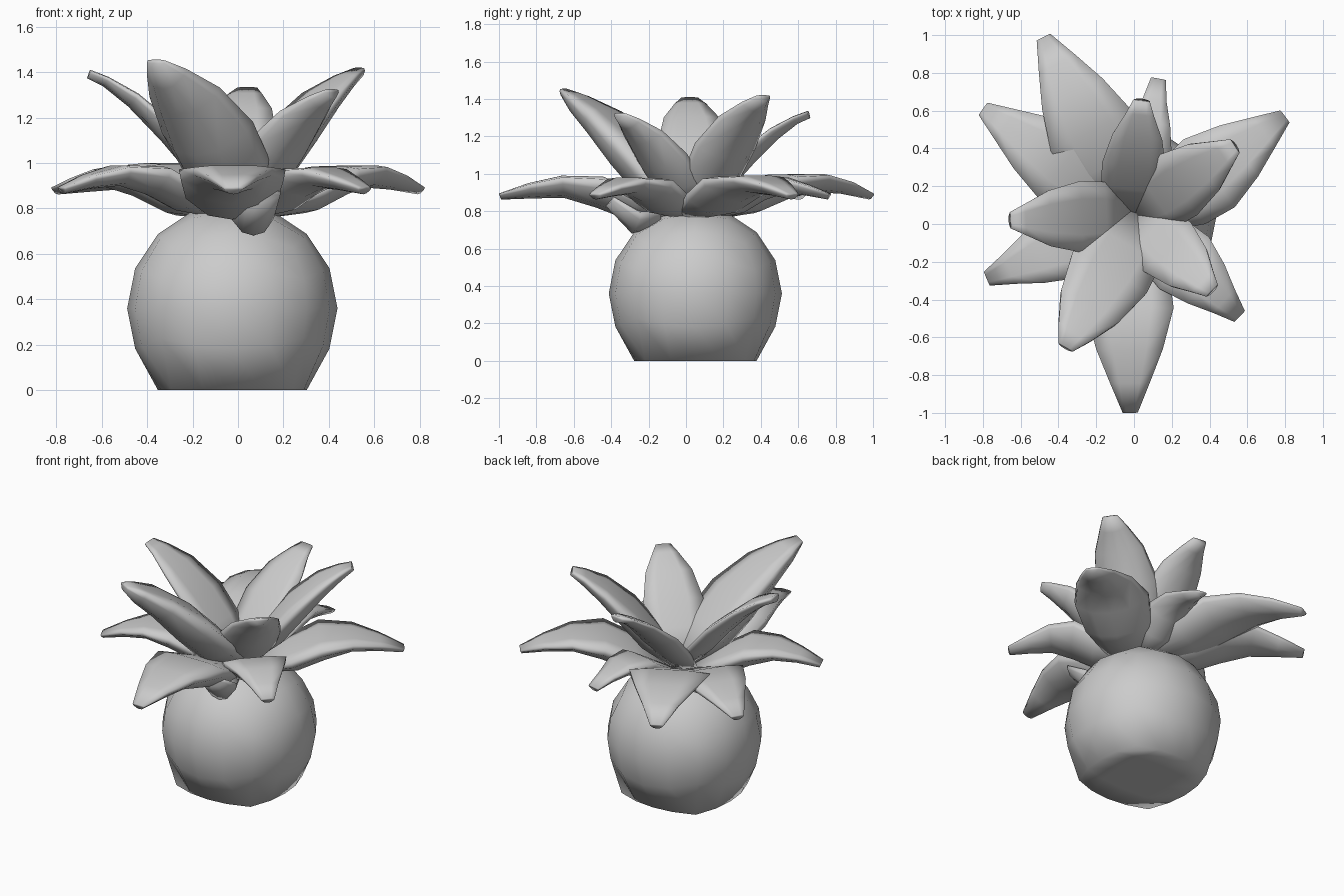
import bpy, bmesh, math
from mathutils import Vector

if "Cube" in bpy.data.objects:
    bpy.data.objects.remove(bpy.data.objects["Cube"])

grey = bpy.data.materials.new("plain_grey")
grey.diffuse_color = (0.6, 0.6, 0.6, 1)
grey.use_nodes = True
grey.node_tree.nodes["Principled BSDF"].inputs["Base Color"].default_value = grey.diffuse_color


def finish(name, bm, angle):
    bmesh.ops.recalc_face_normals(bm, faces=bm.faces)
    me = bpy.data.meshes.new(name)
    bm.to_mesh(me)
    bm.free()
    ob = bpy.data.objects.new(name, me)
    bpy.context.collection.objects.link(ob)
    me.materials.append(grey)
    bpy.ops.object.select_all(action='DESELECT')
    ob.select_set(True)
    bpy.context.view_layer.objects.active = ob
    bpy.ops.object.shade_smooth_by_angle(angle=math.radians(angle))


# Pot: cube grid rounded into a ball, underside flattened
bm = bmesh.new()
bmesh.ops.create_cube(bm, size=2)
bmesh.ops.subdivide_edges(bm, edges=bm.edges[:], cuts=3, use_grid_fill=True)
for v in bm.verts:
    bottom = v.co.z < -0.99
    p = Vector([math.tan(c * math.pi / 4) for c in v.co]).normalized() * 0.463
    v.co = (p.x - 0.025, p.y + 0.05, 0 if bottom else p.z + 0.36)
finish("pot", bm, 180)


# Leaf: solid keeled section lofted along a path of (reach, height, half width, depth)
def leaf(name, tip, stations, root=(0, 0.05)):
    base = Vector((*root, 0))
    out = Vector((*tip, 0)) - base
    out.normalize()
    side = Vector((-out.y, out.x, 0))
    bm = bmesh.new()
    rings = []
    for i, (r, z, w, d) in enumerate(stations):
        a, b = stations[max(i - 1, 0)], stations[min(i + 1, len(stations) - 1)]
        t = Vector((b[0] - a[0], b[1] - a[1])).normalized()
        up = out * -t.y + Vector((0, 0, t.x))
        c = base + out * r + Vector((0, 0, z))
        section = [(-1, -0.08), (-0.96, -0.38), (-0.5, -0.88), (0, -1), (0.5, -0.88),
                   (0.96, -0.38), (1, -0.08), (0.5, 0.0), (0, 0.0), (-0.5, 0.0)]
        rings.append([bm.verts.new(c + side * (s * w) + up * (h * d)) for s, h in section])
    n = len(rings[0])
    for A, B in zip(rings, rings[1:]):
        for k in range(n):
            bm.faces.new((A[k], A[(k + 1) % n], B[(k + 1) % n], B[k]))
    bm.faces.new(rings[0])
    bm.faces.new(rings[-1])
    finish(name, bm, 100)


# Drooping lower leaves: tip, half width, keel depth, lift, root
lower = [((-0.02, -1.0), 0.235, 0.17, 0, (-0.03, 0.05)),
         ((0.80, 0.57), 0.225, 0.14, 0, (0.04, 0.0)),
         ((-0.80, 0.61), 0.22, 0.14, -0.01, (0, 0.05)),
         ((-0.48, 0.99), 0.24, 0.14, 0.01, (0, 0.05)),
         ((-0.78, -0.29), 0.19, 0.13, 0, (0, 0.05)),
         ((0.56, -0.49), 0.19, 0.13, -0.01, (0, 0.05)),
         ((0.13, 0.77), 0.14, 0.12, -0.01, (0, 0.05))]
for i, (tip, w, d, up, root) in enumerate(lower):
    R = math.dist(tip, root)
    leaf(f"lower_leaf_{i + 1}", tip, [
        (0.06, 0.80, w * 0.45, 0.05), (0.28 * R, 0.90 + up, w * 0.9, d * 0.95),
        (0.47 * R, 0.985 + up, w, d), (0.68 * R, 0.99 + up, w * 0.75, d * 0.7),
        (0.85 * R, 0.95 + up, w * 0.45, d * 0.5), (R, 0.895, 0.04, 0.035)], root)

# Small lump hanging under the front leaf
leaf("hanging_leaf", (0.09, -0.4), [
    (0.20, 0.80, 0.07, 0.08), (0.31, 0.80, 0.10, 0.125), (0.46, 0.88, 0.10, 0.06)])

# Upright upper leaves: tip, tip height, half width, keel depth, root
upper = [((-0.65, 0.02), 1.41, 0.19, 0.095, (0, 0.05)),
         ((-0.36, -0.65), 1.455, 0.225, 0.21, (0.05, 0.05)),
         ((0.41, -0.35), 1.325, 0.18, 0.13, (0, 0.05)),
         ((0.53, 0.41), 1.42, 0.19, 0.13, (0, 0.05)),
         ((0.04, 0.65), 1.335, 0.17, 0.09, (-0.03, 0.05))]
for i, (tip, z, w, d, root) in enumerate(upper):
    R, H = math.dist(tip, root), z - 0.8
    leaf(f"upper_leaf_{i + 1}", tip, [
        (-0.01, 0.82, w * 0.55, 0.06), (0.22 * R, 0.8 + 0.35 * H, w * 0.95, d),
        (0.42 * R, 0.8 + 0.60 * H, w, d), (0.68 * R, 0.8 + 0.83 * H, w * 0.78, d * 0.75),
        (0.88 * R, 0.8 + 0.95 * H, w * 0.44, d * 0.5), (R, z, 0.045, 0.04)], root)
